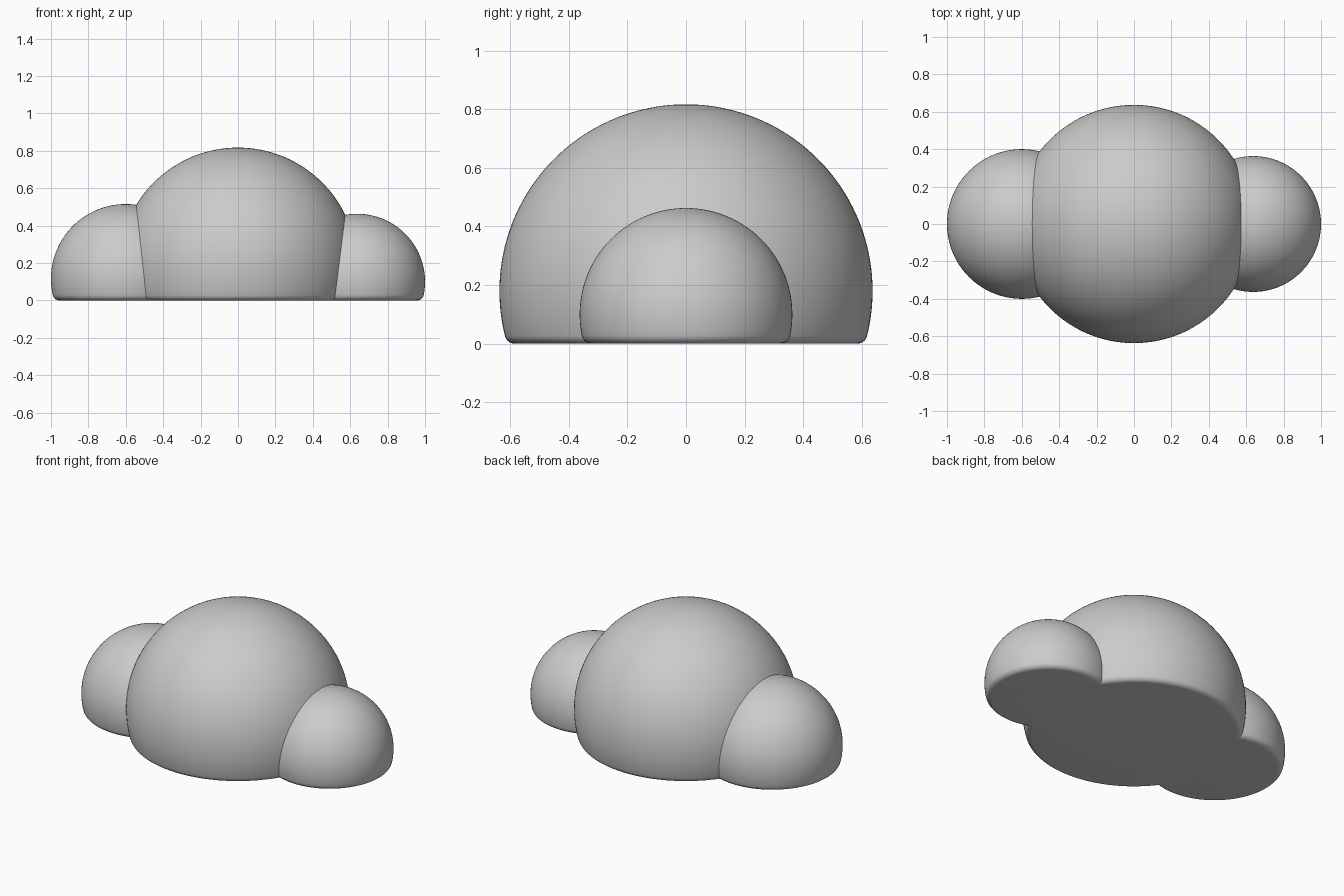
import bpy, bmesh
from math import sqrt, atan2, pi, sin, cos

if "Cube" in bpy.data.objects:
    bpy.data.objects.remove(bpy.data.objects["Cube"])

FILLET = 0.035


def dome(name, x, zc, r, segs=128, rings=56):
    """Sphere cut flat at z = 0 with a rounded bottom rim, made as a lathe."""
    rho = sqrt((r - FILLET) ** 2 - (zc - FILLET) ** 2)
    a0 = atan2(FILLET - zc, rho)
    profile = []
    for i in range(8):                                   # rounded rim
        a = -pi / 2 + (a0 + pi / 2) * i / 8
        profile.append((rho + FILLET * cos(a), FILLET + FILLET * sin(a)))
    for i in range(rings):                               # spherical wall
        a = a0 + (pi / 2 - a0) * i / rings
        profile.append((r * cos(a), zc + r * sin(a)))

    bm = bmesh.new()
    loops = [[bm.verts.new((x + p * cos(2 * pi * s / segs), p * sin(2 * pi * s / segs), z))
              for s in range(segs)] for p, z in profile]
    top = bm.verts.new((x, 0, zc + r))
    for lo, hi in zip(loops, loops[1:]):
        for s in range(segs):
            t = (s + 1) % segs
            bm.faces.new((lo[s], lo[t], hi[t], hi[s]))
    for s in range(segs):
        bm.faces.new((loops[-1][s], loops[-1][(s + 1) % segs], top))
    bm.faces.new(loops[0][::-1])                         # flat base
    mesh = bpy.data.meshes.new(name)
    bm.to_mesh(mesh)
    bm.free()
    ob = bpy.data.objects.new(name, mesh)
    bpy.context.collection.objects.link(ob)
    return ob


# Three puffs of the cloud
cloud = dome("cloud", 0.0, 0.18, 0.637)
puffs = [dome("left_puff", -0.6, 0.115, 0.40),
         dome("right_puff", 0.637, 0.10, 0.363)]

# Fuse the side puffs into the main body
bpy.context.view_layer.objects.active = cloud
cloud.select_set(True)
for puff in puffs:
    mod = cloud.modifiers.new("union", 'BOOLEAN')
    mod.operation = 'UNION'
    mod.solver = 'EXACT'
    mod.object = puff
    bpy.ops.object.modifier_apply(modifier=mod.name)
    bpy.data.objects.remove(puff)

bpy.ops.object.shade_smooth_by_angle(angle=pi / 6)
